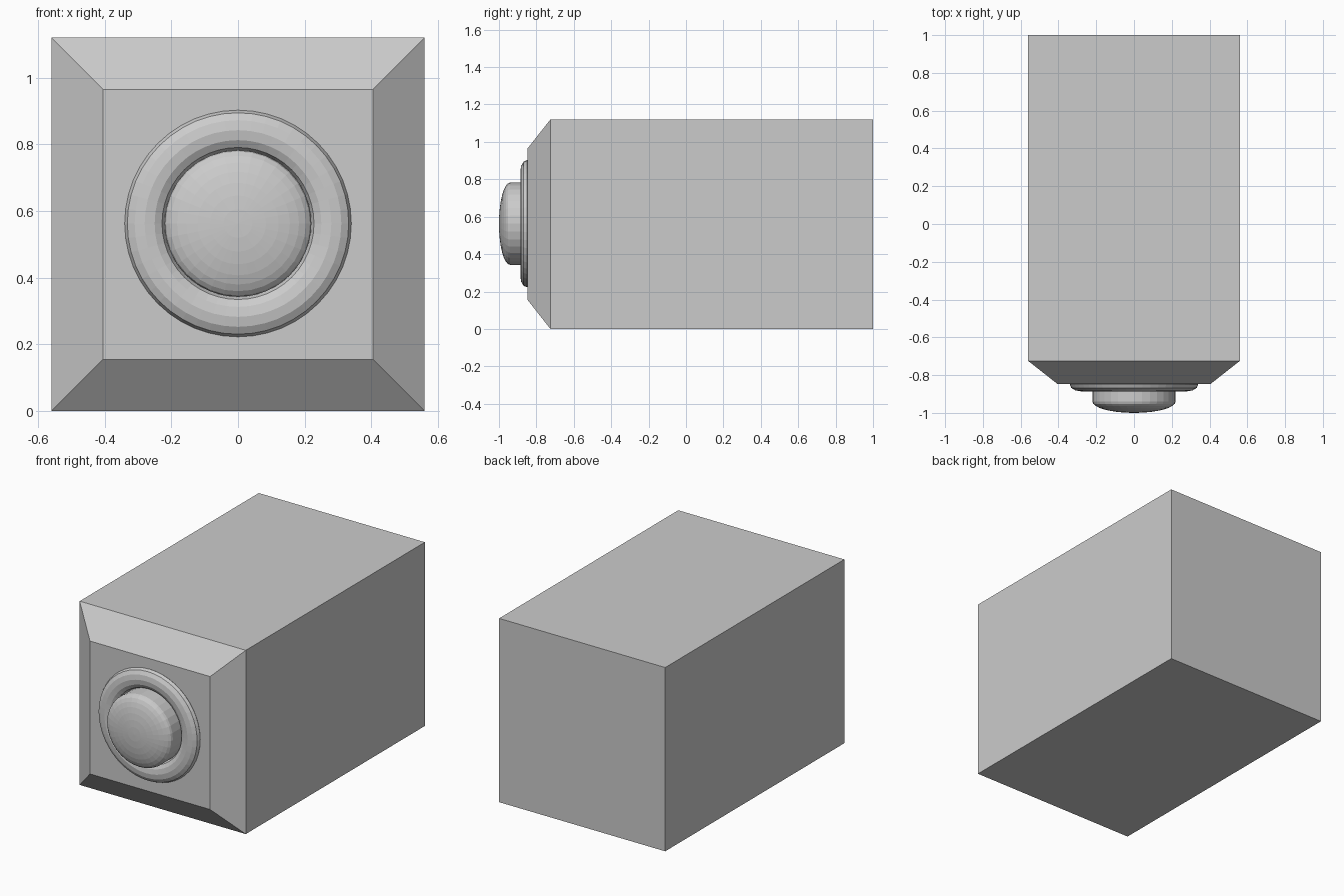
import bpy, bmesh, math

if "Cube" in bpy.data.objects:
    bpy.data.objects.remove(bpy.data.objects["Cube"])

CZ = 0.5625  # height of the button axis


def make_object(name, bm):
    bmesh.ops.remove_doubles(bm, verts=bm.verts, dist=1e-5)
    bmesh.ops.recalc_face_normals(bm, faces=bm.faces)
    mesh = bpy.data.meshes.new(name)
    bm.to_mesh(mesh)
    bm.free()
    obj = bpy.data.objects.new(name, mesh)
    bpy.context.collection.objects.link(obj)
    return obj


def lathe(name, profile, segments, closed=False):
    """Spin a (radius, y) profile around the button axis."""
    bm = bmesh.new()
    verts = [bm.verts.new((0, y, CZ + r)) for r, y in profile]
    pairs = list(zip(verts, verts[1:]))
    if closed:
        pairs.append((verts[-1], verts[0]))
    edges = [bm.edges.new(p) for p in pairs]
    bmesh.ops.spin(bm, geom=verts + edges, cent=(0, 0, CZ), axis=(0, 1, 0),
                   angle=math.tau, steps=segments)
    return make_object(name, bm)


# Housing: box whose front is inset and pulled forward into a bevelled frame
bm = bmesh.new()
rings = []
for half, y in ((0.56, 1.0), (0.56, -0.725), (0.405, -0.847)):
    rings.append([bm.verts.new((sx * half, y, CZ + sz * half - 0.0025))
                  for sx, sz in ((-1, -1), (1, -1), (1, 1), (-1, 1))])
for a, b in zip(rings, rings[1:]):
    for i in range(4):
        j = (i + 1) % 4
        bm.faces.new((a[i], a[j], b[j], b[i]))
bm.faces.new(rings[0])
bm.faces.new(rings[-1])
housing = make_object("housing", bm)
housing.location.z = -min(v.co.z for v in housing.data.vertices)

# Rounded collar around the button
collar = [(0.28 + 0.06 * math.cos(math.tau * i / 12),
           -0.85 - 0.036 * math.sin(math.tau * i / 12)) for i in range(12)]
lathe("button_collar", collar, 48, closed=True)

# Push button: straight side with a flattened dome
dome = [(0.22 * math.cos(math.pi / 2 * i / 8),
         -0.94 - 0.06 * math.sin(math.pi / 2 * i / 8)) for i in range(9)]
lathe("push_button", [(0.22, -0.84)] + dome, 32)
